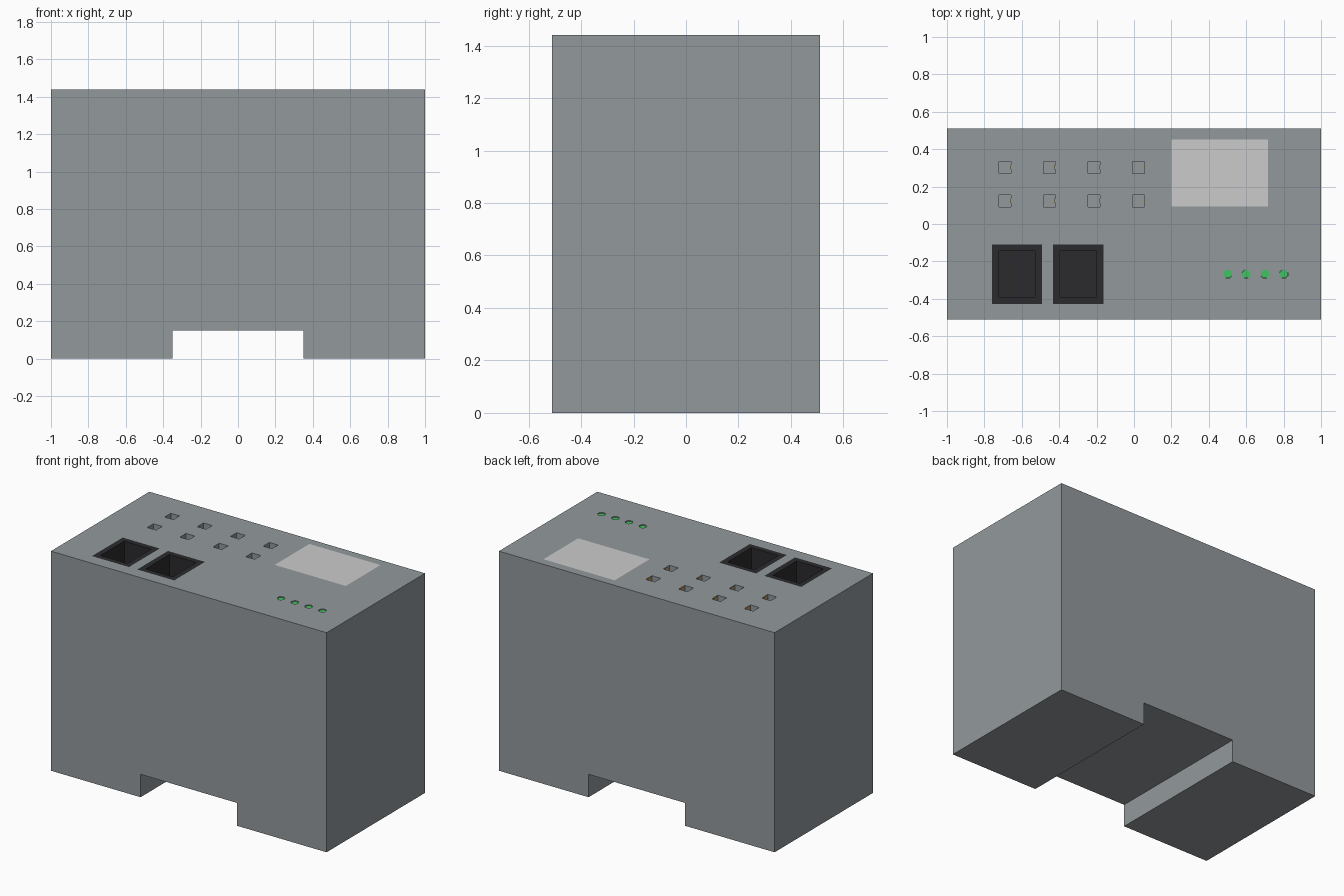
import bpy, bmesh, math
from mathutils import Matrix

if "Cube" in bpy.data.objects:
    bpy.data.objects.remove(bpy.data.objects["Cube"])

TOP = 1.44


def material(name, rgb):
    m = bpy.data.materials.new(name)
    m.diffuse_color = (*rgb, 1)
    m.use_nodes = True
    m.node_tree.nodes["Principled BSDF"].inputs["Base Color"].default_value = m.diffuse_color
    return m


HOUSING = material("housing_grey", (0.29, 0.32, 0.335))
DARK = material("dark_plastic", (0.024, 0.024, 0.027))
GREEN = material("green_lens", (0.05, 0.55, 0.12))
ORANGE = material("orange_plastic", (0.85, 0.3, 0.02))


def finish(name, bm, mat=None):
    bmesh.ops.recalc_face_normals(bm, faces=bm.faces)
    me = bpy.data.meshes.new(name)
    bm.to_mesh(me)
    bm.free()
    ob = bpy.data.objects.new(name, me)
    bpy.context.collection.objects.link(ob)
    if mat:
        me.materials.append(mat)
    return ob


def boxes(name, spans, mat=None):
    """One mesh of boxes, each given as (x0, x1, y0, y1, z0, z1)."""
    bm = bmesh.new()
    for x0, x1, y0, y1, z0, z1 in spans:
        m = Matrix.Translation(((x0 + x1) / 2, (y0 + y1) / 2, (z0 + z1) / 2))
        m = m @ Matrix.Diagonal((x1 - x0, y1 - y0, z1 - z0, 1))
        bmesh.ops.create_cube(bm, size=1, matrix=m)
    return finish(name, bm, mat)


def octagons(name, centres, radius, z0, z1, mat=None):
    """One mesh of upright eight-sided pegs."""
    bm = bmesh.new()
    for x, y in centres:
        m = Matrix.Translation((x, y, (z0 + z1) / 2)) @ Matrix.Rotation(math.pi / 8, 4, 'Z')
        bmesh.ops.create_cone(bm, cap_ends=True, segments=8, radius1=radius,
                              radius2=radius, depth=z1 - z0, matrix=m)
    return finish(name, bm, mat)


def cut(target, cutter):
    """Subtract the cutter, bake the result and drop the cutter."""
    cutter.hide_render = True
    mod = target.modifiers.new("cut", 'BOOLEAN')
    mod.operation, mod.solver, mod.object = 'DIFFERENCE', 'EXACT', cutter
    bpy.context.view_layer.objects.active = target
    bpy.ops.object.modifier_apply(modifier=mod.name)
    bpy.data.objects.remove(cutter)


# Housing: rail-notched profile extruded along y
profile = [(-1, 0), (-0.35, 0), (-0.35, 0.15), (0.35, 0.15),
           (0.35, 0), (1, 0), (1, TOP), (-1, TOP)]
bm = bmesh.new()
face = bm.faces.new([bm.verts.new((x, -0.51, z)) for x, z in profile])
ext = bmesh.ops.extrude_face_region(bm, geom=[face])
bmesh.ops.translate(bm, vec=(0, 1.02, 0),
                    verts=[v for v in ext["geom"] if isinstance(v, bmesh.types.BMVert)])
housing = finish("housing", bm, HOUSING)

# Square terminal holes and socket pockets in the top
terminals = [(x, y) for x in (-0.69, -0.453, -0.213, 0.025) for y in (0.303, 0.123)]
sockets = [-0.626, -0.298]
r, cy = 0.032, -0.268
pockets = [(x - r, x + r, y - r, y + r, TOP - 0.12, TOP + 0.1) for x, y in terminals]
pockets += [(x - 0.134, x + 0.134, cy - 0.159, cy + 0.159, TOP - 0.3, TOP + 0.1)
            for x in sockets]
cutter = boxes("pocket_cutter", pockets)
cutter.data.materials.append(HOUSING)
cut(housing, cutter)

# Two network sockets, flush with the top
for i, x in enumerate(sockets):
    socket = boxes(f"socket_{i + 1}",
                   [(x - 0.134, x + 0.134, cy - 0.159, cy + 0.159, TOP - 0.3, TOP)], DARK)
    cut(socket, boxes("socket_cutter",
                      [(x - 0.097, x + 0.097, cy - 0.123, cy + 0.123, TOP - 0.25, TOP + 0.1)],
                      DARK))

# Orange contact tabs just inside the rims of the terminal holes
boxes("contact_tabs", [(x + r - 0.003, x + r + 0.01, y - 0.012, y + 0.012, TOP - 0.015, TOP - 0.002)
                       for x, y in terminals], ORANGE)

# Blank label: a plain sheet lying on the top
bm = bmesh.new()
bmesh.ops.create_grid(bm, x_segments=1, y_segments=1, size=0.5,
                      matrix=Matrix.Translation((0.459, 0.273, TOP + 0.0005))
                      @ Matrix.Diagonal((0.517, 0.36, 1, 1)))
finish("label", bm)

# Row of indicator lamps, slightly sunk in octagonal holes
lamps = [(0.5 + 0.1 * i, cy) for i in range(4)]
cut(housing, octagons("lamp_cutter", lamps, 0.024, TOP - 0.05, TOP + 0.05, HOUSING))
octagons("indicator_lamps", lamps, 0.0235, TOP - 0.045, TOP - 0.006, GREEN)
